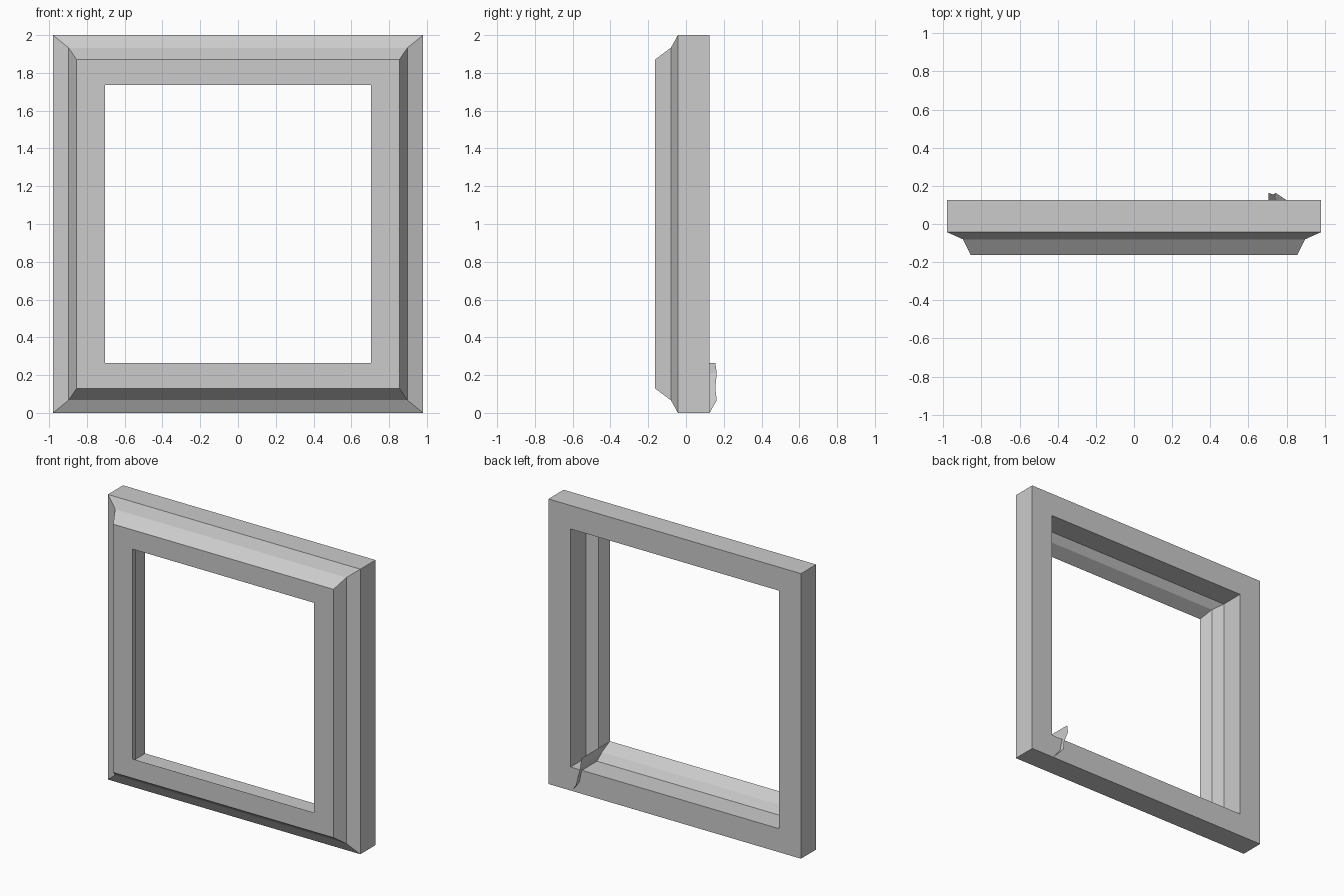
import bpy

if "Cube" in bpy.data.objects:
    bpy.data.objects.remove(bpy.data.objects["Cube"])


def make_object(name, verts, faces):
    mesh = bpy.data.meshes.new(name)
    mesh.from_pydata(verts, [], faces)
    mesh.update()
    obj = bpy.data.objects.new(name, mesh)
    bpy.context.collection.objects.link(obj)
    return obj


# Moulding cross-section: half width, half height, depth
profile = [
    (0.98, 1.0, 0.125), (0.98, 1.0, -0.043), (0.897, 0.933, -0.08),
    (0.855, 0.871, -0.163), (0.705, 0.736, -0.163), (0.737, 0.783, -0.08),
    (0.808, 0.835, -0.043), (0.808, 0.835, 0.125),
]
corners = [(-1, -1), (1, -1), (1, 1), (-1, 1)]

# Frame: the section swept around four mitred corners
n = len(profile)
verts = [(sx * w, y, 1 + sz * h) for sx, sz in corners for w, h, y in profile]
faces = [(c * n + i, c * n + (i + 1) % n,
          (c + 1) % 4 * n + (i + 1) % n, (c + 1) % 4 * n + i)
         for c in range(4) for i in range(n)]
make_object("window_frame", verts, faces)

# Joint flap: thin sheet across the lower corner, curling out at the back
back = [(0.80, 0.125, 0.0), (0.742, 0.163, 0.067), (0.73, 0.155, 0.13),
        (0.705, 0.163, 0.21), (0.705, 0.155, 0.264)]
front = [(0.80, 0.124, 0.0), (0.75, 0.10, 0.067), (0.73, -0.043, 0.13),
         (0.71, -0.08, 0.21), (0.705, -0.163, 0.264)]
m = len(back)
make_object("joint_flap", back + front,
            [(i, i + 1, m + i + 1, m + i) for i in range(m - 1)])
